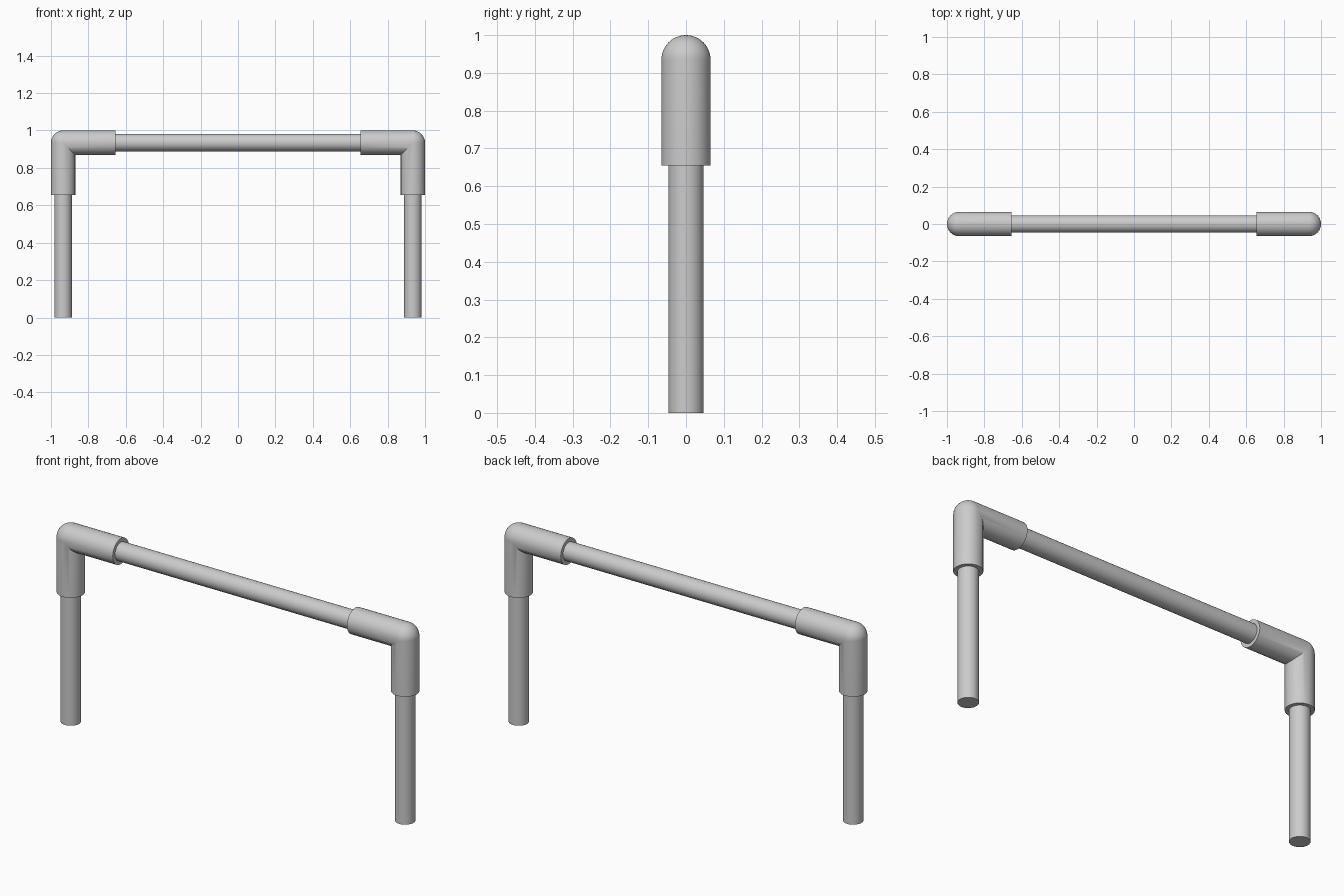
import bpy, bmesh, math

if "Cube" in bpy.data.objects:
    bpy.data.objects.remove(bpy.data.objects["Cube"])

R_ELBOW, R_PIPE = 0.065, 0.0465
CX = CZ = 0.935          # pipe centrelines
END = 0.655              # open ends of the elbow sleeves
SEG, ARC = 48, 12


def finish(obj):
    bpy.ops.object.select_all(action='DESELECT')
    obj.select_set(True)
    bpy.context.view_layer.objects.active = obj
    bpy.ops.object.shade_smooth_by_angle(angle=math.radians(30))


def pipe(name, loc, length, rot_y=0.0):
    bpy.ops.mesh.primitive_cylinder_add(vertices=SEG, radius=R_PIPE, depth=length,
                                        location=loc, rotation=(0, rot_y, 0))
    obj = bpy.context.object
    obj.name = name
    finish(obj)


def elbow(name, side):
    bm = bmesh.new()
    section = [(R_ELBOW * math.cos(t), R_ELBOW * math.sin(t))
               for t in (2 * math.pi * i / SEG for i in range(SEG))]

    # Rounded on the outside of the bend, mitred on the inside
    def corner(c, y, phi):
        if c > 0:
            return (CX + c * math.cos(phi), y, CZ + c * math.sin(phi))
        return (CX + c, y, CZ + c)

    loops = [[(CX + c, y, END) for c, y in section]]
    for k in range(ARC + 1):
        loops.append([corner(c, y, math.pi / 2 * k / ARC) for c, y in section])
    loops.append([(END, y, CZ + c) for c, y in section])

    rings = [[bm.verts.new((side * x, y, z)) for x, y, z in loop] for loop in loops]
    for a, b in zip(rings, rings[1:]):
        for i in range(SEG):
            j = (i + 1) % SEG
            bm.faces.new((a[i], a[j], b[j], b[i]))
    bm.faces.new(rings[0])
    bm.faces.new(rings[-1])
    bmesh.ops.remove_doubles(bm, verts=bm.verts, dist=1e-5)
    bmesh.ops.recalc_face_normals(bm, faces=bm.faces)

    mesh = bpy.data.meshes.new(name)
    bm.to_mesh(mesh)
    bm.free()
    obj = bpy.data.objects.new(name, mesh)
    bpy.context.collection.objects.link(obj)
    finish(obj)


# Crossbar, running slightly into both sleeves
pipe("crossbar", (0, 0, CZ), 2 * (END + 0.02), math.pi / 2)

# Legs and corner elbows
for label, side in (("left", -1), ("right", 1)):
    height = END + 0.02
    pipe(label + "_leg", (side * CX, 0, height / 2), height)
    elbow(label + "_elbow", side)
